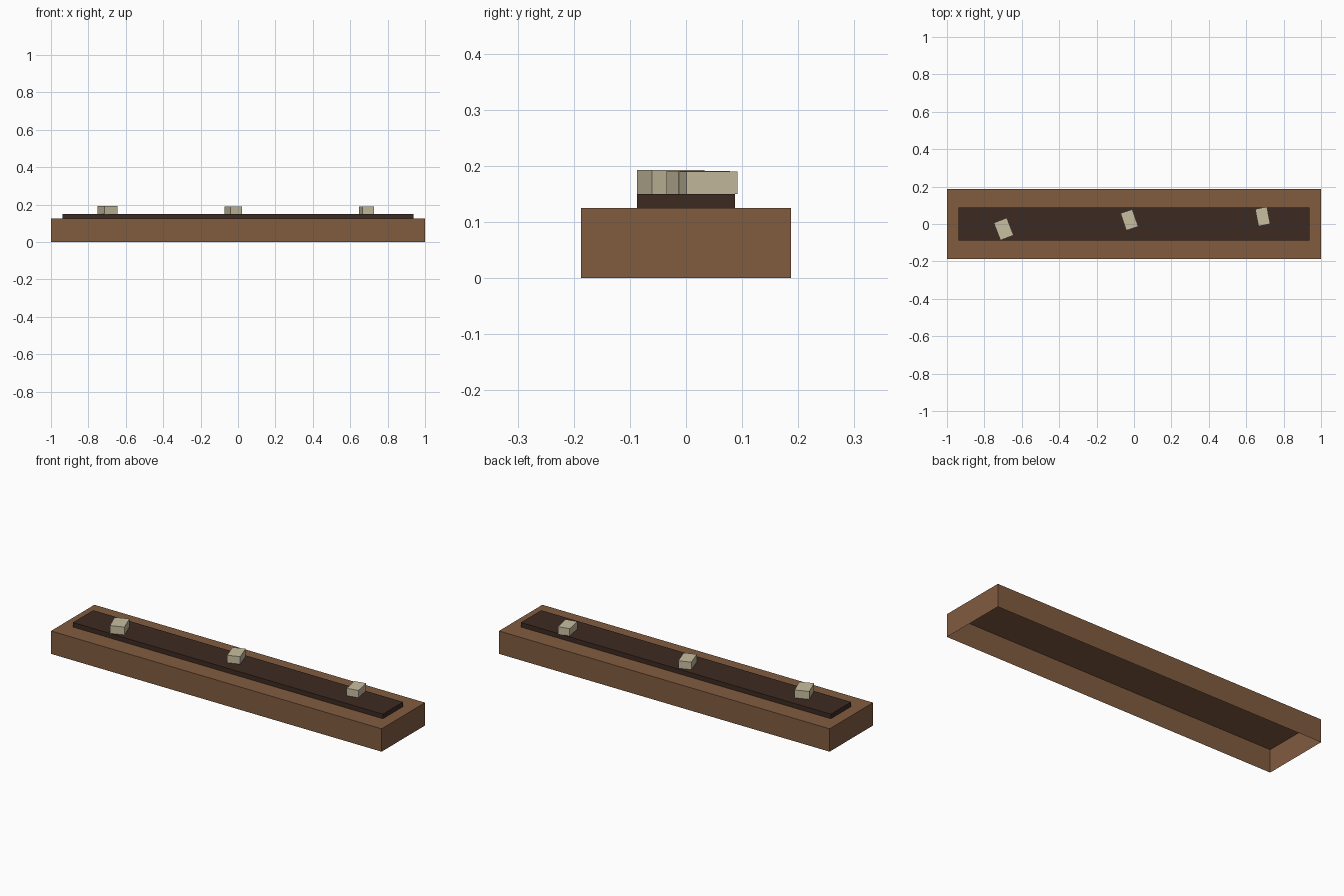
import bpy
import bmesh
from math import radians
from mathutils import Matrix

cube = bpy.data.objects.get("Cube")
if cube:
    bpy.data.objects.remove(cube, do_unlink=True)


def material(name, rgb):
    mat = bpy.data.materials.new(name)
    mat.use_nodes = True
    colour = (*rgb, 1)
    mat.diffuse_color = colour
    mat.node_tree.nodes["Principled BSDF"].inputs["Base Color"].default_value = colour
    return mat


def box(name, mat, size, location, turn=0, open_bottom=False):
    """Box resting on location, turned about z, optionally without its bottom face."""
    bm = bmesh.new()
    bmesh.ops.create_cube(bm, size=1)
    bmesh.ops.transform(bm, verts=bm.verts,
                        matrix=Matrix.Diagonal((*size, 1)) @ Matrix.Translation((0, 0, 0.5)))
    if open_bottom:
        bottom = [f for f in bm.faces if f.normal.z < -0.5]
        bmesh.ops.delete(bm, geom=bottom, context="FACES_ONLY")
    mesh = bpy.data.meshes.new(name)
    bm.to_mesh(mesh)
    bm.free()
    mesh.materials.append(mat)
    obj = bpy.data.objects.new(name, mesh)
    obj.location = location
    obj.rotation_euler.z = radians(turn)
    bpy.context.collection.objects.link(obj)
    return obj


wood = material("brown wood", (0.22, 0.107, 0.051))
dark = material("dark brown", (0.048, 0.023, 0.016))
cream = material("cream", (0.578, 0.515, 0.352))

# Hollow plank and the raised strip on it
box("plank", wood, (2, 0.375, 0.125), (0, 0, 0), open_bottom=True)
box("strip", dark, (1.875, 0.175, 0.025), (0, 0, 0.125), open_bottom=True)

# Three small blocks, each turned a little differently
blocks = {
    "right_block": ((0.075, 0.1, 0.043), (-0.697, -0.027), 21),
    "middle_block": ((0.067, 0.097, 0.041), (-0.025, 0.022), 19),
    "left_block": ((0.064, 0.093, 0.04), (0.688, 0.04), 11),
}
for name, (size, (x, y), turn) in blocks.items():
    box(name, cream, size, (x, y, 0.15), turn)
